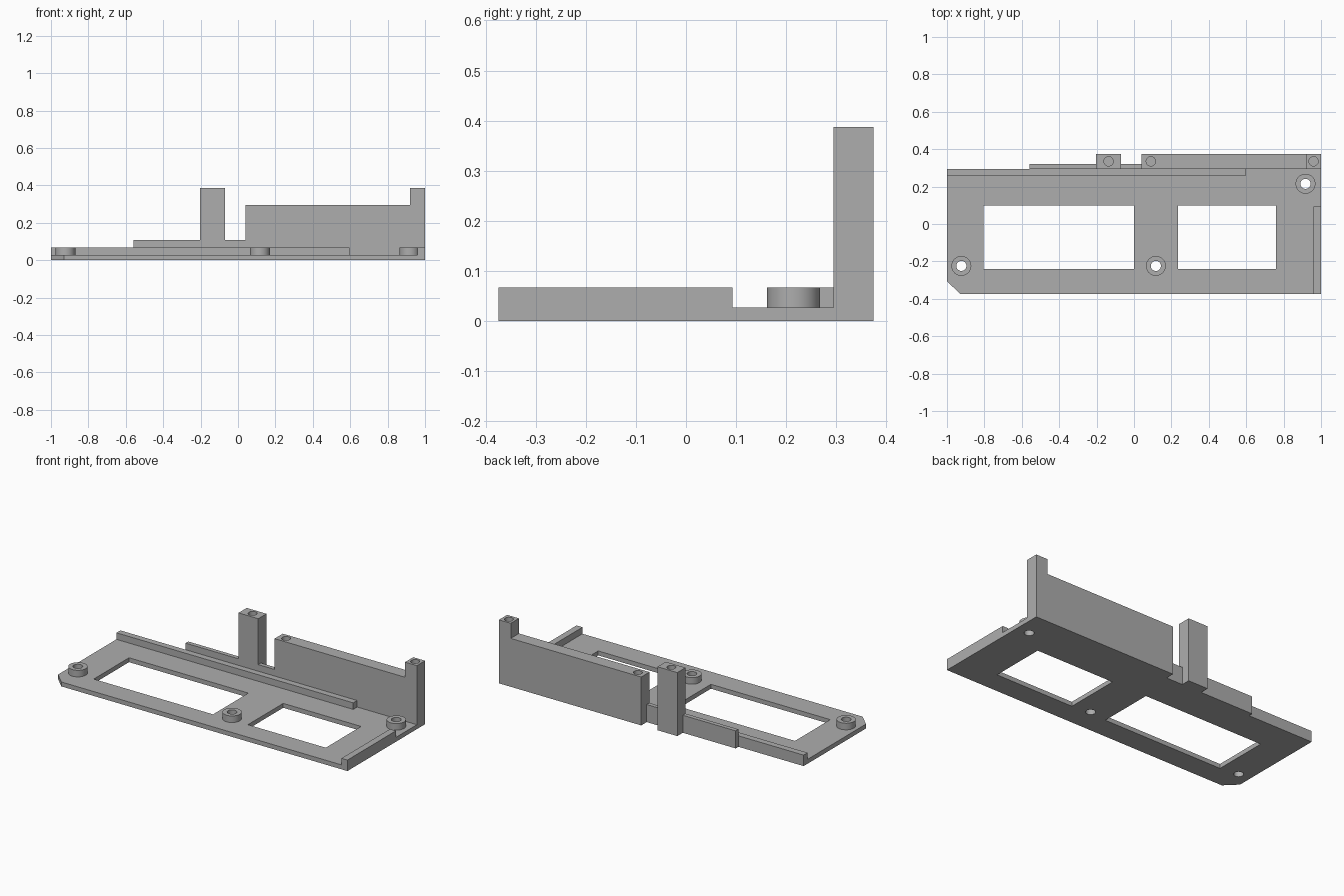
import bpy, bmesh
from mathutils import Matrix, Vector

cube = bpy.data.objects.get("Cube")
if cube:
    bpy.data.objects.remove(cube, do_unlink=True)

GREY = (0.42, 0.42, 0.42, 1)
mat = bpy.data.materials.new("plain grey")
mat.use_nodes = True
mat.diffuse_color = GREY
mat.node_tree.nodes["Principled BSDF"].inputs["Base Color"].default_value = GREY

BASE, LIP, BACK = 0.027, 0.067, 0.295   # plate top, low rail top, rear plate edge
REAR, TALL = 0.374, 0.387


def finish(bm, name):
    bmesh.ops.recalc_face_normals(bm, faces=bm.faces)
    mesh = bpy.data.meshes.new(name)
    bm.to_mesh(mesh)
    bm.free()
    obj = bpy.data.objects.new(name, mesh)
    bpy.context.collection.objects.link(obj)
    mesh.materials.append(mat)
    return obj


def extrude(name, points, direction):
    bm = bmesh.new()
    face = bm.faces.new([bm.verts.new(p) for p in points])
    out = bmesh.ops.extrude_face_region(bm, geom=[face])
    verts = [v for v in out["geom"] if isinstance(v, bmesh.types.BMVert)]
    bmesh.ops.translate(bm, verts=verts, vec=Vector(direction))
    return finish(bm, name)


def box(name, x0, x1, y0, y1, z0, z1):
    return extrude(name, [(x0, y0, z0), (x1, y0, z0), (x1, y1, z0), (x0, y1, z0)],
                   (0, 0, z1 - z0))


def cylinder(name, x, y, r, z0, z1):
    bm = bmesh.new()
    bmesh.ops.create_cone(bm, cap_ends=True, segments=48, radius1=r, radius2=r,
                          depth=z1 - z0, matrix=Matrix.Translation((x, y, (z0 + z1) / 2)))
    return finish(bm, name)


def cut(obj, cutter):
    mod = obj.modifiers.new("cut", 'BOOLEAN')
    mod.operation = 'DIFFERENCE'
    mod.solver = 'EXACT'
    mod.object = cutter
    bpy.ops.object.select_all(action='DESELECT')
    bpy.context.view_layer.objects.active = obj
    obj.select_set(True)
    bpy.ops.object.modifier_apply(modifier=mod.name)
    bpy.data.objects.remove(cutter, do_unlink=True)


def smooth(obj):
    bpy.ops.object.select_all(action='DESELECT')
    bpy.context.view_layer.objects.active = obj
    obj.select_set(True)
    bpy.ops.object.shade_smooth_by_angle()


# Base plate with one clipped corner and two windows
plate = extrude("base_plate", [(-0.93, -REAR, 0), (1, -REAR, 0), (1, BACK, 0),
                               (-1, BACK, 0), (-1, -0.305, 0)], (0, 0, BASE))
for x0, x1 in ((-0.805, 0), (0.235, 0.76)):
    cut(plate, box("window_cutter", x0, x1, -0.24, 0.1, -0.1, 0.1))

# Round standoffs, bored through the plate
for side, x, y in (("left_front", -0.923, -0.224), ("middle_front", 0.117, -0.224),
                   ("rear", 0.917, 0.215)):
    standoff = cylinder(side + "_standoff", x, y, 0.053, BASE, LIP)
    for part in (plate, standoff):
        cut(part, cylinder("bore_cutter", x, y, 0.027, -0.1, 0.2))
    smooth(standoff)
smooth(plate)

# Low rails on the plate
box("inner_rail", -1, 0.597, 0.257, BACK, BASE, LIP)
box("end_rail", 0.96, 1, -REAR, 0.093, BASE, LIP)

# Thin ledge behind the plate, either side of the post
for name, x0, x1 in (("outer_ledge", -0.56, -0.203), ("gap_ledge", -0.07, 0.04)):
    box(name, x0, x1, BACK, 0.321, 0, 0.107)

# Tall post and rear wall with a raised end, each with blind screw holes
post = box("tall_post", -0.203, -0.07, BACK, REAR, 0, TALL)
wall = extrude("rear_wall", [(0.04, BACK, 0), (1, BACK, 0), (1, BACK, TALL),
                             (0.92, BACK, TALL), (0.92, BACK, 0.295), (0.04, BACK, 0.295)],
               (0, REAR - BACK, 0))
for part, x, top in ((post, -0.136, TALL), (wall, 0.09, 0.295), (wall, 0.96, TALL)):
    cut(part, cylinder("screw_cutter", x, 0.335, 0.025, top - 0.15, top + 0.05))
for part in (post, wall):
    smooth(part)
